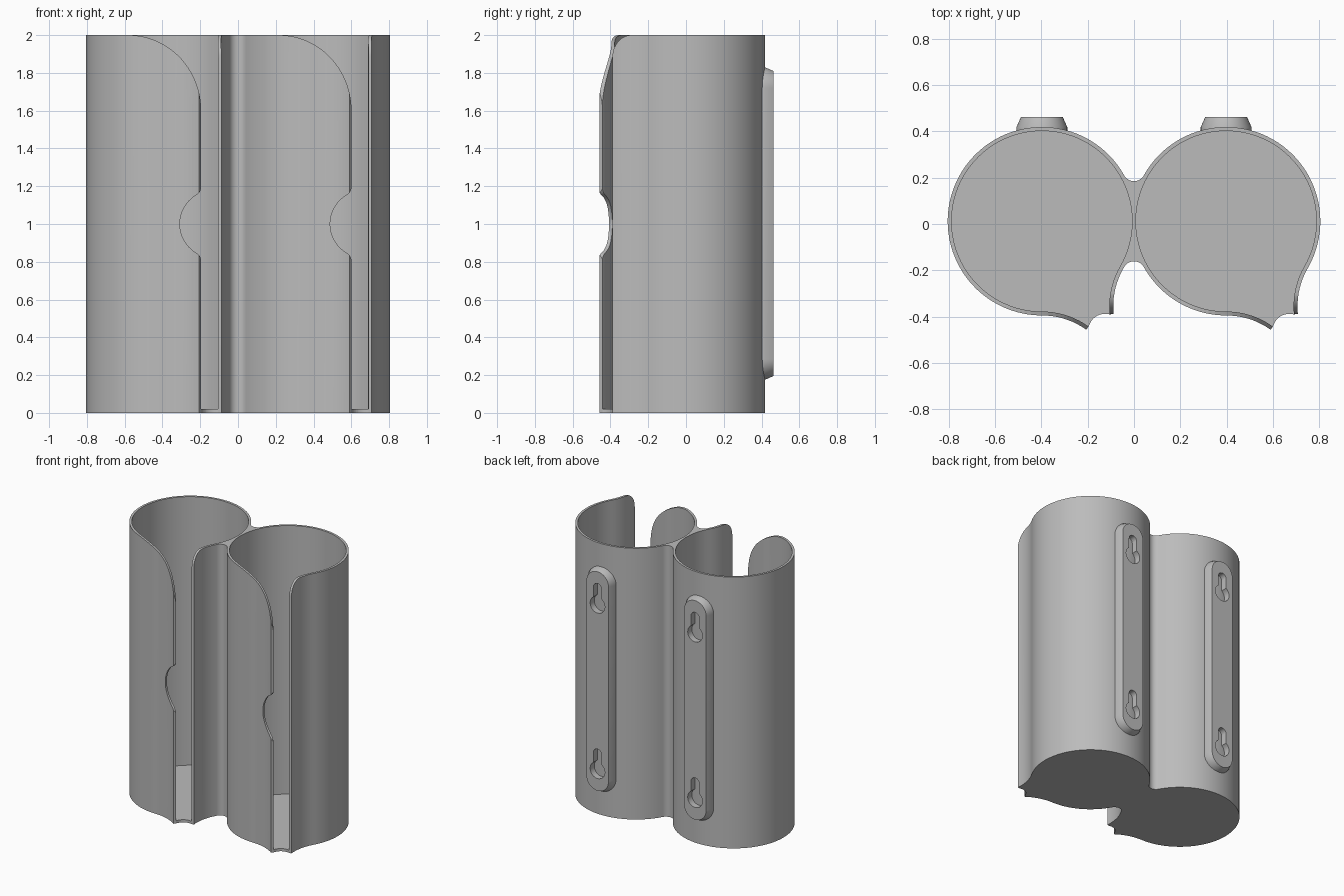
import bpy, bmesh
from math import sin, cos, radians, degrees, atan2, hypot, sqrt, ceil
from mathutils import Vector

cube = bpy.data.objects.get("Cube")
if cube:
    bpy.data.objects.remove(cube, do_unlink=True)

H, CX, CY = 2.0, 0.398, 0.012      # height, tube centre offset
RO, RI = 0.407, 0.39               # outer and inner tube radius
T = RO - RI
FR, SWEEP = 0.33, 35.6             # flare radius and sweep of the slot lips
BR, BY = 0.0485, 0.2215            # fillet between the two tubes
BA = degrees(atan2(BY, CX))

grey = bpy.data.materials.new("light_grey")
grey.use_nodes = True
grey.diffuse_color = (0.5, 0.5, 0.5, 1)
grey.node_tree.nodes["Principled BSDF"].inputs["Base Color"].default_value = (0.5, 0.5, 0.5, 1)


def arc(cx, cy, rx, a0, a1, ry=None, step=4):
    n = max(1, ceil(abs(a1 - a0) / step))
    angles = [radians(a0 + (a1 - a0) * i / n) for i in range(n + 1)]
    return [(cx + rx * cos(a), cy + (ry or rx) * sin(a)) for a in angles]


def loft(name, rings):
    """Closed solid through equal rings of 3D points."""
    bm = bmesh.new()
    rows = [[bm.verts.new(p) for p in ring] for ring in rings]
    n = len(rows[0])
    for a, b in zip(rows, rows[1:]):
        for i in range(n):
            j = (i + 1) % n
            bm.faces.new((a[i], a[j], b[j], b[i]))
    bm.faces.new(rows[0])
    bm.faces.new(rows[-1])
    bmesh.ops.recalc_face_normals(bm, faces=bm.faces[:])
    mesh = bpy.data.meshes.new(name)
    bm.to_mesh(mesh)
    bm.free()
    mesh.materials.append(grey)
    obj = bpy.data.objects.new(name, mesh)
    bpy.context.collection.objects.link(obj)
    return obj


def prism(name, pts, axis, lo, hi):
    """Extrude an outline along an axis; the outline uses the other two axes in order."""
    clean = []
    for p in pts:
        if not clean or hypot(p[0] - clean[-1][0], p[1] - clean[-1][1]) > 1e-4:
            clean.append(p)
    if hypot(clean[0][0] - clean[-1][0], clean[0][1] - clean[-1][1]) < 1e-4:
        clean.pop()
    rings = []
    for h in (lo, hi):
        ring = []
        for p in clean:
            v = list(p)
            v.insert("xyz".index(axis), h)
            ring.append(Vector(v))
        rings.append(ring)
    return loft(name, rings)


def select(obj):
    bpy.ops.object.select_all(action='DESELECT')
    obj.select_set(True)
    bpy.context.view_layer.objects.active = obj


def cut(obj, cutter):
    cutter.hide_render = True
    mod = obj.modifiers.new("cut", 'BOOLEAN')
    mod.operation, mod.solver, mod.object = 'DIFFERENCE', 'EXACT', cutter
    select(obj)
    bpy.ops.object.modifier_apply(modifier=mod.name)
    bpy.data.objects.remove(cutter, do_unlink=True)


def smooth(obj):
    select(obj)
    bpy.ops.object.shade_smooth_by_angle(angle=radians(25))


# Slot lips and tube interior, all relative to a tube centre x
def lip_front(x, r, a0, a1):
    return arc(x, CY - RO - FR, r, a0, a1)


def lip_side(x, r, a0, a1):
    d = radians(-30)
    return arc(x + (RO + FR) * cos(d), CY + (RO + FR) * sin(d), r, a0, a1)


def inside(x):
    return (lip_side(x, FR + T, 150 + SWEEP, 150) + arc(x, CY, RI, -30, 270)
            + lip_front(x, FR + T, 90, 90 - SWEEP))


# Shell: both slotted tubes and their filleted bridge in one outline
outline = (inside(CX)
           + lip_front(CX, FR, 90 - SWEEP, 90) + arc(CX, CY, RO, 270, 180 + BA)
           + arc(0, CY - BY, BR, BA, 180 - BA, step=8)
           + arc(-CX, CY, RO, -BA, -30) + lip_side(-CX, FR, 150, 150 + SWEEP)
           + inside(-CX)
           + lip_front(-CX, FR, 90 - SWEEP, 90) + arc(-CX, CY, RO, 270, BA)
           + arc(0, CY + BY, BR, 180 + BA, 360 - BA, step=8)
           + arc(CX, CY, RO, 180 - BA, -30) + lip_side(CX, FR, 150, 150 + SWEEP))
shell = prism("tube_shell", outline, "z", 0, H)

for side, x in (("right", -CX), ("left", CX)):
    edge = x + 0.203
    # Sweeping cut at the top of the front lip
    sweep = arc(edge - 0.385, 1.6, 0.385, 90, 0, ry=0.4) + [
        (edge + 0.04, 1.6), (edge + 0.04, 2.1), (edge - 0.385, 2.1)]
    cut(shell, prism("top_cutter", sweep, "y", -0.6, -0.25))

    # Thumb notch with rounded corners
    nr, fr = 0.177, 0.05
    nx, fx = x + 0.267, edge - fr
    dz = sqrt((nr + fr) ** 2 - (nx - fx) ** 2)
    a = degrees(atan2(dz, nx - fx))
    notch = (arc(fx, 1 + dz, fr, 0, -a, step=8) + arc(nx, 1, nr, 180 - a, 180 + a)
             + arc(fx, 1 - dz, fr, a, 0, step=8)
             + [(edge + 0.04, 1 - dz), (edge + 0.04, 1 + dz)])
    cut(shell, prism("notch_cutter", notch, "y", -0.6, -0.3))

    # Small rounded corner on the side lip
    corner = arc(-0.289, 1.88, 0.101, 180, 90, ry=0.12, step=8) + [
        (-0.289, 2.1), (-0.5, 2.1), (-0.5, 1.88)]
    cut(shell, prism("corner_cutter", corner, "x", x + 0.25, x + 0.4))

    # Floor with a concave front edge across the slot
    p, q = (Vector(v) for v in (inside(x)[-1], inside(x)[0]))
    inward = (Vector((x, CY)) - (p + q) / 2).normalized()
    bow = [tuple(p.lerp(q, i / 10) + inward * 0.022 * (1 - (i / 5 - 1) ** 2))
           for i in range(1, 10)]
    prism(side + "_floor", inside(x) + bow, "z", 0, 0.02)

    # Chamfered wall mount plate
    rings = []
    for r, y in ((0.11, 0.403), (0.11, 0.418), (0.09, 0.463)):
        pts = arc(x, 1.72, r, 0, 180, step=8) + arc(x, 0.285, r, 180, 360, step=8)
        rings.append([(px, y, pz) for px, pz in pts])
    plate = loft(side + "_mount_plate", rings)

    # Keyhole screw openings
    for z in (0.345, 1.565):
        a = degrees(atan2(sqrt(0.06 ** 2 - 0.033 ** 2), 0.033))
        hole = arc(x, z, 0.06, 180 - a, 360 + a, step=8) + arc(x, z + 0.125, 0.033, 0, 180, step=10)
        cut(plate, prism("keyhole_cutter", hole, "y", 0.39, 0.5))
    smooth(plate)

smooth(shell)
